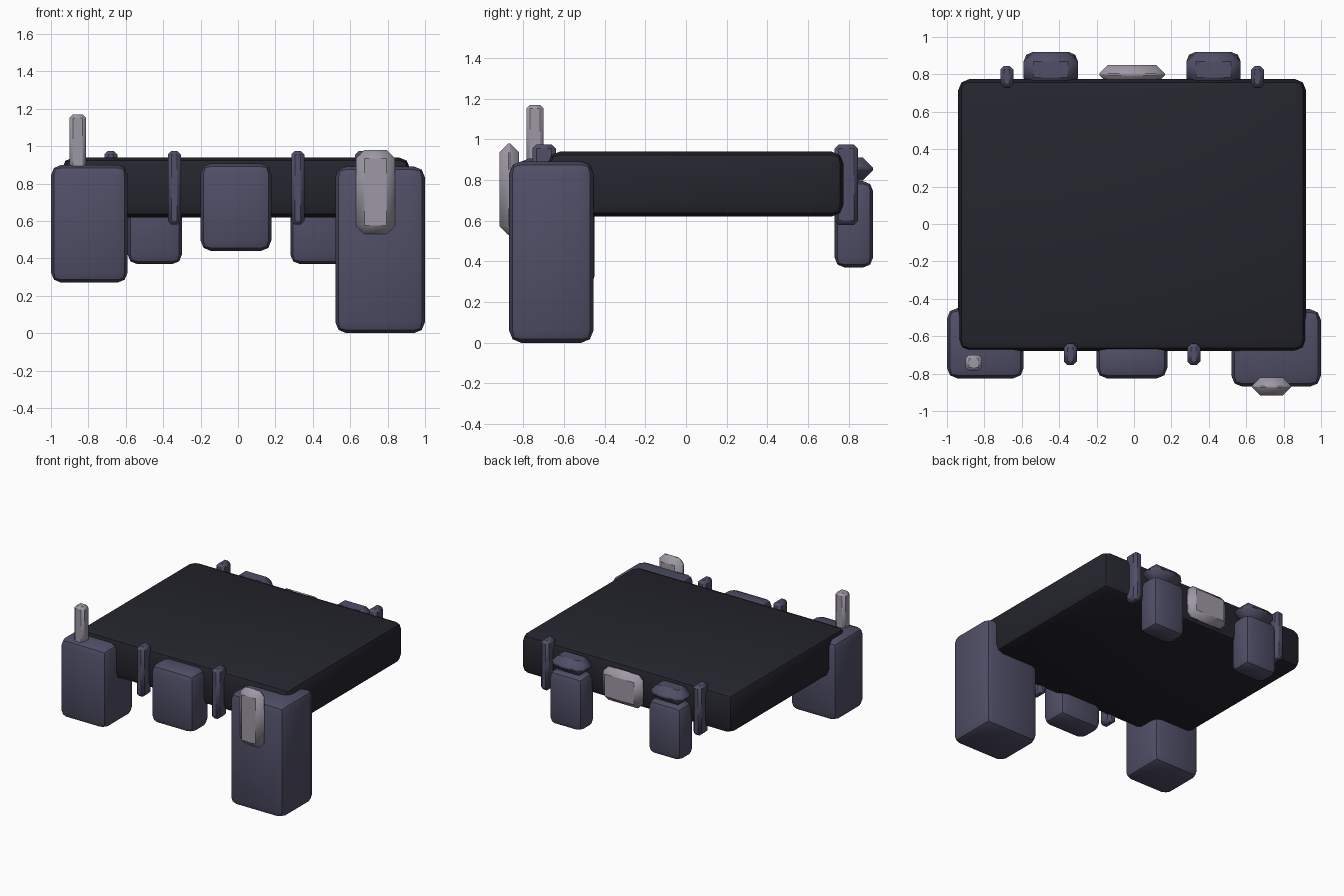
import bpy

if "Cube" in bpy.data.objects:
    bpy.data.objects.remove(bpy.data.objects["Cube"])


def material(name, rgb):
    m = bpy.data.materials.new(name)
    m.diffuse_color = (*rgb, 1)
    m.use_nodes = True
    m.node_tree.nodes["Principled BSDF"].inputs["Base Color"].default_value = m.diffuse_color
    return m


DARK = material("dark_fabric", (0.018, 0.018, 0.027))
PURPLE = material("slate_fabric", (0.080, 0.078, 0.135))
GREY = material("light_metal", (0.34, 0.315, 0.375))


def box(name, x, y, z, mat, bevel, segments=2):
    """Bevelled box from (min, max) pairs."""
    spans = (x, y, z)
    bpy.ops.mesh.primitive_cube_add(size=1, location=[(a + b) / 2 for a, b in spans])
    ob = bpy.context.object
    ob.name = name
    ob.scale = [b - a for a, b in spans]
    bpy.ops.object.transform_apply(location=False, rotation=False, scale=True)
    ob.data.materials.append(mat)
    mod = ob.modifiers.new("rounded_edges", 'BEVEL')
    mod.width = bevel
    mod.segments = segments
    mod.limit_method = 'NONE'
    bpy.ops.object.modifier_apply(modifier=mod.name)
    bpy.ops.object.shade_smooth_by_angle(angle=0.7)
    return ob


MID = -0.01  # centre line of the belt


def mirrored(name, offset, half, y, z, mat, bevel, segments=2):
    """A pair of boxes on both sides of the centre line."""
    for side, s in (("left", -1), ("right", 1)):
        c = MID + s * offset
        box(f"{side}_{name}", (c - half, c + half), y, z, mat, bevel, segments)


# Belt body
box("belt_body", (-0.94, 0.92), (-0.68, 0.775), (0.62, 0.94), DARK, 0.06)

# Front pouches and holster
box("side_pouch", (-1.0, -0.59), (-0.825, -0.45), (0.27, 0.90), PURPLE, 0.055)
box("holster", (0.52, 1.0), (-0.87, -0.455), (0.0, 0.892), PURPLE, 0.06)
box("front_pouch", (-0.2, 0.178), (-0.825, -0.60), (0.44, 0.907), PURPLE, 0.055)

# Back pouches with lids
mirrored("back_pouch", 0.435, 0.145, (0.73, 0.92), (0.37, 0.795), PURPLE, 0.05)
mirrored("back_pouch_lid", 0.435, 0.145, (0.73, 0.92), (0.798, 0.912), PURPLE, 0.052, 1)

# Belt loops
mirrored("front_loop", 0.33, 0.035, (-0.755, -0.64), (0.58, 0.975), PURPLE, 0.02, 1)
mirrored("back_loop", 0.67, 0.035, (0.73, 0.845), (0.58, 0.975), PURPLE, 0.02, 1)

# Metal parts
box("antenna", (-0.9, -0.813), (-0.785, -0.7), (0.78, 1.17), GREY, 0.018, 1)
box("holster_grip", (0.63, 0.84), (-0.918, -0.82), (0.53, 0.98), GREY, 0.045, 1)
box("back_buckle", (-0.185, 0.165), (0.75, 0.85), (0.64, 0.905), GREY, 0.045, 1)
